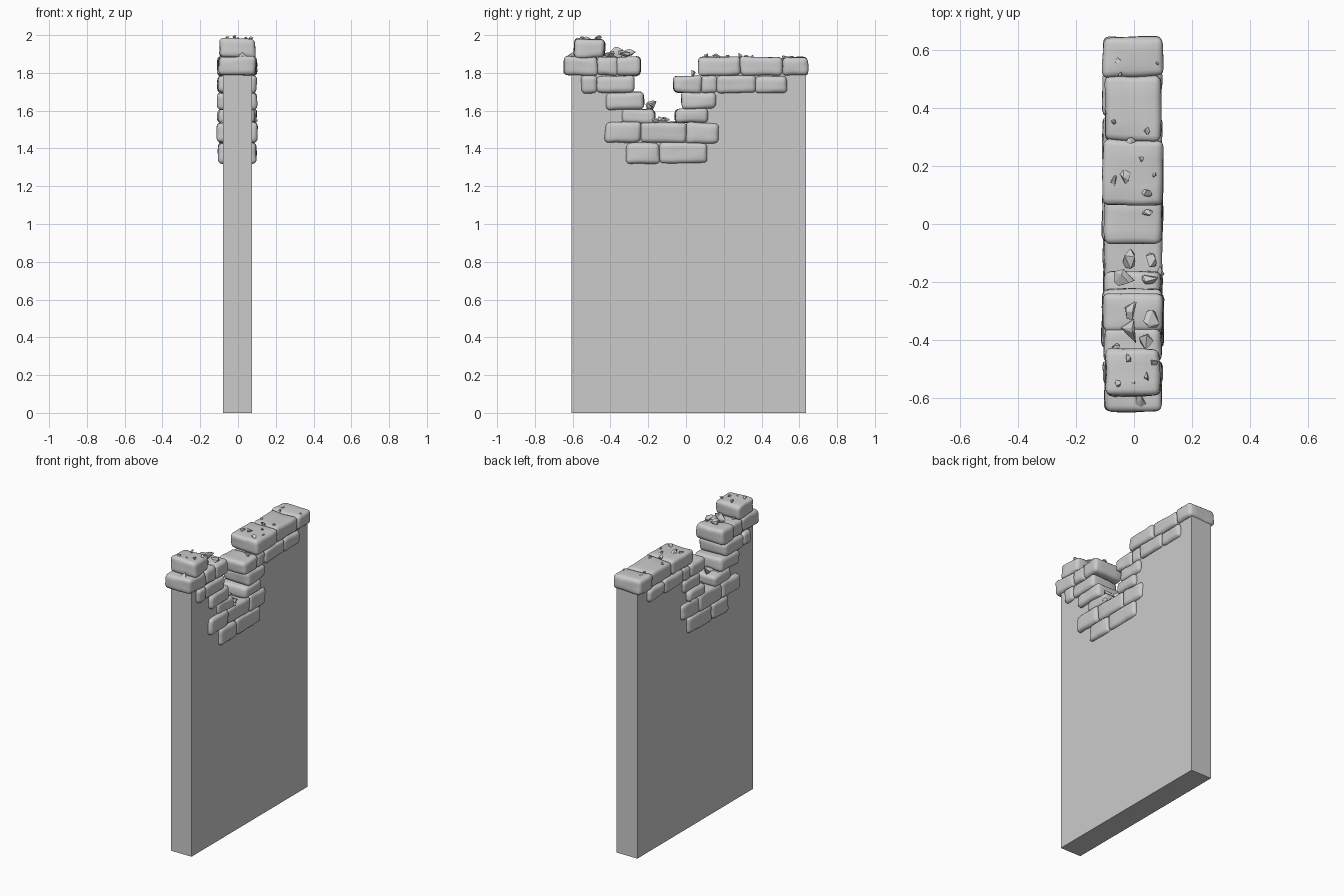
import bpy, bmesh, random
from mathutils import Vector, noise

if "Cube" in bpy.data.objects:
    bpy.data.objects.remove(bpy.data.objects["Cube"])

random.seed(7)


def finish(bm, name, smooth):
    bmesh.ops.recalc_face_normals(bm, faces=bm.faces[:])
    for f in bm.faces:
        f.smooth = smooth
    me = bpy.data.meshes.new(name)
    bm.to_mesh(me)
    bm.free()
    ob = bpy.data.objects.new(name, me)
    bpy.context.collection.objects.link(ob)
    return ob


# Wall slab: a flat profile in y/z, notched at the break, given thickness along x
profile = [(-0.605, 0), (0.635, 0), (0.635, 1.82), (0.1, 1.82), (0.1, 1.74), (0.02, 1.74),
           (0.02, 1.48), (-0.2, 1.48), (-0.2, 1.57), (-0.28, 1.66), (-0.33, 1.74),
           (-0.33, 1.82), (-0.605, 1.82)]
bm = bmesh.new()
face = bm.faces.new([bm.verts.new((-0.08, y, z)) for y, z in profile])
ext = bmesh.ops.extrude_face_region(bm, geom=[face])
bmesh.ops.translate(bm, vec=(0.155, 0, 0),
                    verts=[v for v in ext["geom"] if isinstance(v, bmesh.types.BMVert)])
finish(bm, "wall_slab", False)


def brick(name, y0, y1, z0, z1, half=0.1, cx=-0.004):
    """Worn block: rounded box with gentle lumps."""
    lo, hi = Vector((cx - half, y0, z0)), Vector((cx + half, y1, z1))
    size, mid = hi - lo, (hi + lo) / 2
    bm = bmesh.new()
    bmesh.ops.create_cube(bm, size=1)
    for v in bm.verts:
        v.co = Vector([v.co[i] * size[i] + mid[i] + random.uniform(-0.005, 0.005)
                       for i in range(3)])
    bmesh.ops.bevel(bm, geom=bm.edges[:], offset=0.022, segments=3, profile=0.5,
                    affect='EDGES')
    bmesh.ops.subdivide_edges(bm, edges=[e for e in bm.edges if e.calc_length() > 0.035],
                              cuts=3, use_grid_fill=True)
    for v in bm.verts:
        v.co += noise.noise_vector(v.co * 14) * 0.005
    finish(bm, name, True)


# Exposed bricks, course by course: z range and joint spans along y
courses = [
    (1.322, 1.432, [(-0.315, -0.14), (-0.143, 0.113)]),
    (1.43, 1.537, [(-0.43, -0.24), (-0.242, 0.0), (-0.003, 0.175)]),
    (1.532, 1.61, [(-0.338, -0.163), (-0.055, 0.113)]),
    (1.607, 1.697, [(-0.422, -0.226), (-0.025, 0.16)]),
    (1.694, 1.784, [(-0.552, -0.468), (-0.475, -0.275), (-0.068, 0.082),
                    (0.078, 0.17), (0.165, 0.375), (0.368, 0.535)]),
    (1.786, 1.885, [(-0.645, -0.465), (-0.47, -0.355), (-0.37, -0.237),
                    (0.065, 0.287), (0.284, 0.51), (0.505, 0.645)]),
    (1.882, 1.982, [(-0.592, -0.432)]),
]
for r, (z0, z1, spans) in enumerate(courses):
    for i, (y0, y1) in enumerate(spans):
        half = 0.095 if r == 6 else random.uniform(0.097, 0.105)
        brick(f"brick_{r}_{i}", y0, y1, z0, z1, half)


def chip(name, x, y, z, s):
    """Angular stone fragment: hull of random points."""
    bm = bmesh.new()
    stretch = Vector((random.uniform(0.7, 1), random.uniform(0.8, 1.2), 0.75))
    for _ in range(10):
        d = Vector([random.gauss(0, 1) for _ in range(3)]).normalized() * s
        bm.verts.new(Vector((x, y, z + s * 0.25)) + d * stretch)
    res = bmesh.ops.convex_hull(bm, input=bm.verts[:])
    inside = [g for g in res["geom_interior"] if isinstance(g, bmesh.types.BMVert)]
    bmesh.ops.delete(bm, geom=inside, context='VERTS')
    finish(bm, name, False)


# Rubble groups: resting height, then (x, y, radius)
rubble = [
    (1.88, [(-0.055, 0.56, 0.012), (0.08, 0.55, 0.01), (-0.045, 0.515, 0.013),
            (-0.07, 0.355, 0.015), (0.045, 0.32, 0.016), (-0.01, 0.265, 0.03),
            (0.025, 0.22, 0.016), (-0.065, 0.15, 0.02), (-0.03, 0.163, 0.024),
            (0.045, 0.105, 0.024), (0.07, 0.17, 0.01), (0.025, -0.605, 0.028)]),
    (1.79, [(0.05, 0.03, 0.025)]),
    (1.54, [(-0.015, -0.12, 0.035), (0.055, -0.13, 0.032), (0.09, -0.165, 0.022)]),
    (1.615, [(-0.035, -0.18, 0.04), (0.055, -0.185, 0.03)]),
    (1.895, [(-0.005, -0.3, 0.032), (0.06, -0.33, 0.032), (-0.01, -0.37, 0.042),
             (0.04, -0.405, 0.03), (-0.06, -0.425, 0.015)]),
    (1.98, [(-0.02, -0.46, 0.02), (0.07, -0.475, 0.014), (0, -0.54, 0.014),
            (0.045, -0.525, 0.014), (-0.055, -0.55, 0.016)]),
]
for g, (z, stones) in enumerate(rubble):
    for i, (x, y, s) in enumerate(stones):
        chip(f"rubble_{g}_{i}", x, y, z, s)
